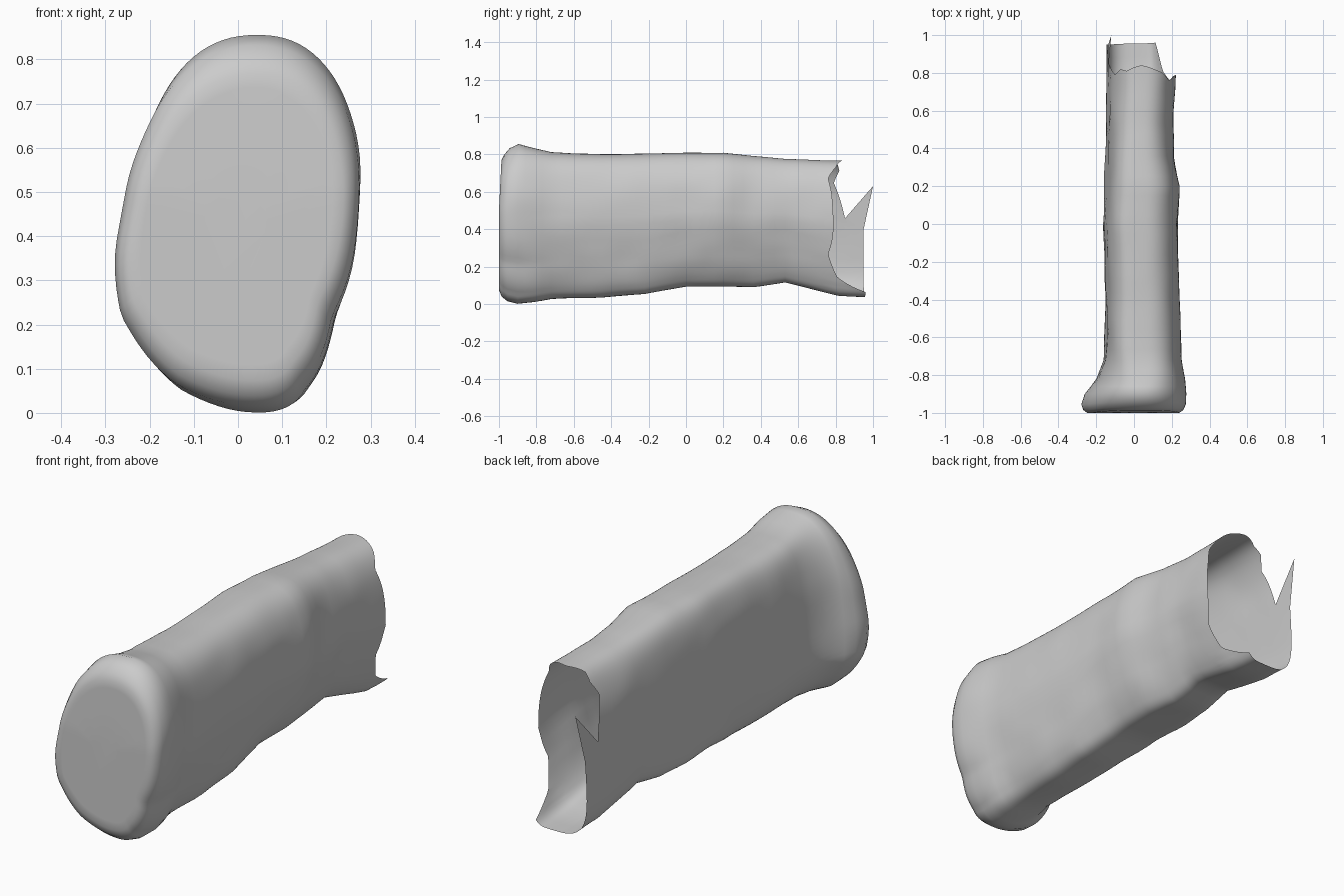
import bpy, bmesh, math
from mathutils import Vector, noise

if "Cube" in bpy.data.objects:
    bpy.data.objects.remove(bpy.data.objects["Cube"])

SEG = 96
# Body profile along the length: y, left x, right x, bottom z, top z
PROFILE = [
    (-1.00, -0.245, 0.225, 0.075, 0.770),
    (-0.985, -0.266, 0.248, 0.040, 0.800),
    (-0.955, -0.277, 0.262, 0.015, 0.832),
    (-0.90, -0.262, 0.265, 0.000, 0.855),
    (-0.82, -0.205, 0.262, 0.010, 0.835),
    (-0.72, -0.172, 0.250, 0.028, 0.812),
    (-0.45, -0.165, 0.243, 0.035, 0.800),
    (-0.22, -0.168, 0.234, 0.052, 0.804),
    (0.00, -0.172, 0.230, 0.092, 0.808),
    (0.20, -0.164, 0.240, 0.095, 0.808),
    (0.36, -0.158, 0.208, 0.090, 0.790),
    (0.53, -0.155, 0.205, 0.115, 0.775),
    (0.80, -0.155, 0.220, 0.045, 0.766),
    (1.00, -0.158, 0.210, 0.035, 0.764),
]
# Squareness of the body corners along y: lower left, lower right, upper left, upper right
CORNERS = [
    (-0.92, 2.15, 2.15, 2.15, 2.15),
    (-0.70, 2.8, 3.0, 3.7, 2.6),
    (-0.20, 3.5, 3.8, 4.0, 2.6),
    (0.00, 6.0, 3.0, 4.0, 2.6),
    (0.20, 9.0, 2.6, 3.8, 2.6),
    (0.50, 5.5, 2.8, 3.2, 2.6),
    (0.90, 4.0, 3.8, 2.8, 2.6),
]
# Sideways drift of the front outline: relative height, x offset
DRIFT = [(-1, .045), (-.88, .012), (-.5, -.018), (0, .008), (.5, .03), (1, .05)]
# Torn rear edge: angle around the section, y of the edge
RIM = [(-135, .95), (-60, .96), (-35, .81), (-12, .76),
       (0, .79), (24, .78), (42, .76), (60, .80), (90, .84), (112, .81),
       (127.5, .82), (146, .79), (176.25, .85), (180, .95), (225, .95)]


def sample(table, t):
    """Linear lookup in a table sorted by its first column."""
    t = min(max(t, table[0][0]), table[-1][0])
    for a, b in zip(table, table[1:]):
        if t <= b[0]:
            f = (t - a[0]) / (b[0] - a[0])
            return [p + (q - p) * f for p, q in zip(a[1:], b[1:])]


def power(v, n):
    return math.copysign(abs(v) ** (2 / n), v)


def point(y, deg, scale=1.0):
    """Point on the rounded cross-section: oval in front, boxier behind."""
    xl, xr, zb, zt = sample(PROFILE, y)
    blend = min(max((y + 0.92) / 0.22, 0), 1)
    a = math.radians(deg)
    c, s = math.cos(a), math.sin(a)
    n = sample(CORNERS, y)[2 * (s > 0) + (c > 0)]
    c, s = power(c, n), power(s, n)
    drift = sample(DRIFT, s)[0] * (1 - 0.85 * blend)
    # Left wall leans in towards the top, right wall tucks in below
    drift += blend * (0.035 * -c * (s + 1) / 2 if c < 0 else 0.07 * c * min(s, 0))
    x = (xl + xr) / 2 + scale * (c * (xr - xl) / 2 + drift)
    z = (zb + zt) / 2 + scale * s * (zt - zb) / 2
    # Face leans back towards its upper edge
    lean = 0.05 * max(0, z - 0.5) * max(0, (-0.85 - y) / 0.15)
    co = Vector((x, y + lean, z))
    if scale == 1.0:
        wobble = 0.006 * noise.noise(co * 6)
        co.x += wobble * c
        co.z += wobble * s * 0.5
    return co


def make_object(name, bm):
    mesh = bpy.data.meshes.new(name)
    bm.to_mesh(mesh)
    bm.free()
    obj = bpy.data.objects.new(name, mesh)
    bpy.context.collection.objects.link(obj)
    for p in mesh.polygons:
        p.use_smooth = True
    return obj


# Hollow trunk with a flared, closed front and a torn, open rear
bm = bmesh.new()
angles = [-135 + 360 * i / SEG for i in range(SEG)]
rings = []
for scale in (0.3, 0.65, 0.9):
    rings.append([bm.verts.new(point(-1, a, scale)) for a in angles])
steps = [p[0] for p in PROFILE if p[0] < 0.6]
ys = []
for a, b in zip(steps, steps[1:]):
    k = max(1, round((b - a) / 0.05))
    ys += [a + (b - a) * i / k for i in range(k)]
ys.append(steps[-1])
for y in ys:
    rings.append([bm.verts.new(point(y, a)) for a in angles])
for i in range(1, 7):
    rings.append([bm.verts.new(point(ys[-1] + (sample(RIM, a)[0] - ys[-1]) * i / 6, a))
                  for a in angles])
for r0, r1 in zip(rings, rings[1:]):
    for i in range(SEG):
        j = (i + 1) % SEG
        bm.faces.new((r0[i], r0[j], r1[j], r1[i]))
bm.faces.new(list(reversed(rings[0])))
bmesh.ops.recalc_face_normals(bm, faces=bm.faces)
make_object("hollow_trunk", bm)

# Pointed splinter standing up from the torn left wall
bm = bmesh.new()
corners = [point(0.85, 176.25), point(0.95, 180), Vector((-0.12, 1.0, 0.63))]
bm.faces.new([bm.verts.new(c) for c in reversed(corners)])
make_object("torn_splinter", bm)
